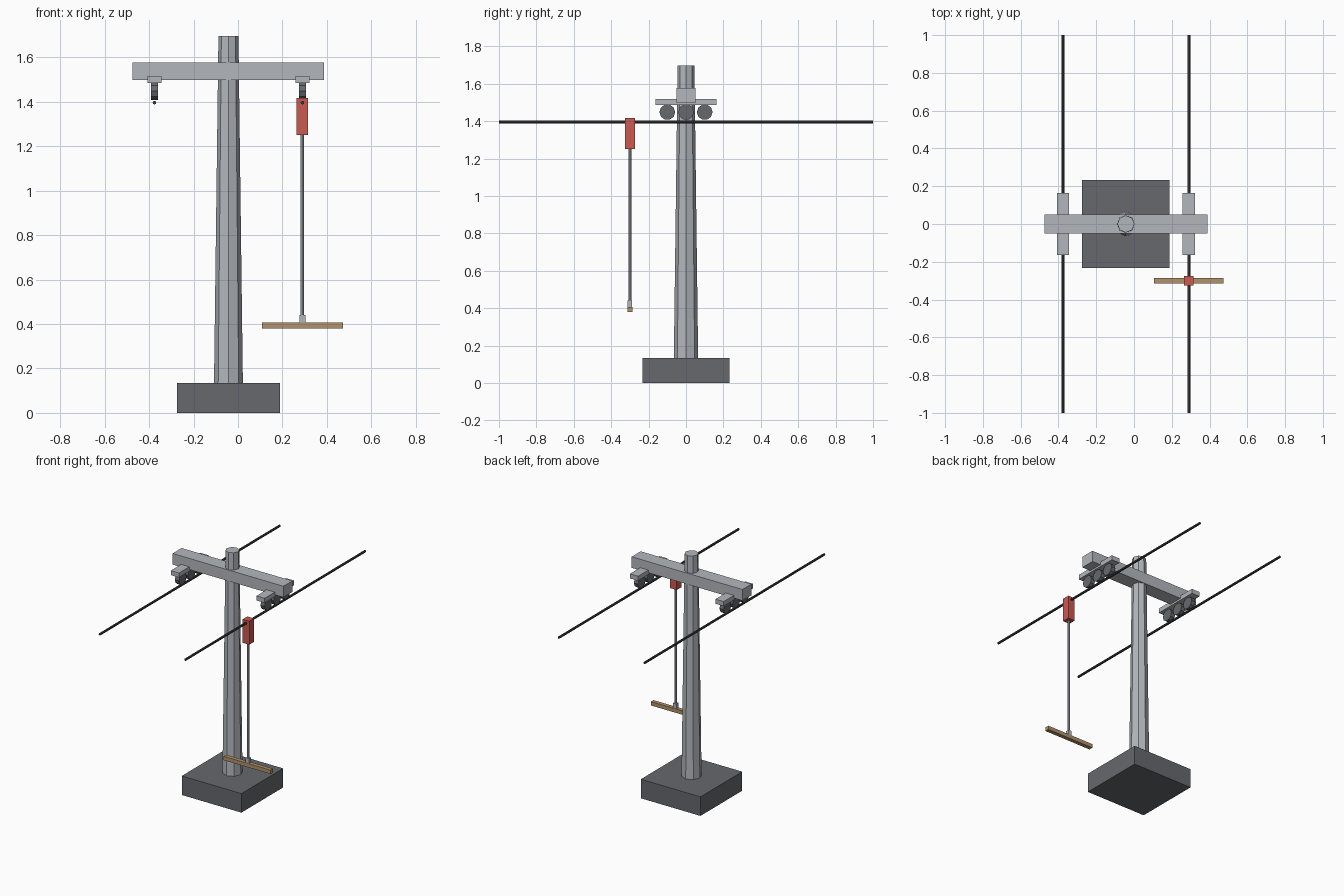
import bpy
from math import pi
from mathutils import Matrix

cube = bpy.data.objects.get("Cube")
if cube:
    bpy.data.objects.remove(cube, do_unlink=True)


def material(name, r, g, b):
    m = bpy.data.materials.new(name)
    m.use_nodes = True
    m.diffuse_color = (r, g, b, 1)
    m.node_tree.nodes["Principled BSDF"].inputs["Base Color"].default_value = (r, g, b, 1)
    return m


steel = material("light steel", 0.45, 0.475, 0.51)
concrete = material("dark grey", 0.135, 0.14, 0.155)
cable_black = material("cable black", 0.055, 0.055, 0.06)
red = material("grip red", 0.60, 0.10, 0.085)
wood = material("seat wood", 0.44, 0.29, 0.15)


def box(name, mat, x, y, z):
    """Box spanning the three (low, high) ranges."""
    bpy.ops.mesh.primitive_cube_add(size=1)
    ob = bpy.context.object
    ob.name = name
    size = [r[1] - r[0] for r in (x, y, z)]
    mid = [sum(r) / 2 for r in (x, y, z)]
    ob.data.transform(Matrix.Translation(mid) @ Matrix.Diagonal((*size, 1)))
    ob.data.materials.append(mat)
    return ob


def tube(name, mat, centre, length, sides, r1, r2=None, axis="Z"):
    """Faceted cylinder or taper along one axis."""
    bpy.ops.mesh.primitive_cone_add(vertices=sides, radius1=r1,
                                    radius2=r1 if r2 is None else r2, depth=length)
    ob = bpy.context.object
    ob.name = name
    turn = {"Z": Matrix(), "X": Matrix.Rotation(pi / 2, 4, "Y"),
            "Y": Matrix.Rotation(pi / 2, 4, "X")}[axis]
    ob.data.transform(Matrix.Translation(centre) @ turn)
    ob.data.materials.append(mat)
    return ob


def around(c, half):
    return (c - half, c + half)


# Footing, tapered mast and cross beam
mast_x = -0.043
base_top, mast_top = 0.134, 1.697
box("footing", concrete, around(mast_x, 0.232), around(0, 0.232), (0, base_top))
tube("mast", steel, (mast_x, 0, (base_top + mast_top) / 2), mast_top - base_top,
     8, 0.065, 0.045)
box("cross_beam", steel, around(mast_x, 0.431), around(0, 0.05), (1.498, 1.576))

# Roller assembly and cable on each side
cable_z = 1.396
for side, x in (("right", mast_x - 0.333), ("left", mast_x + 0.333)):
    box(f"{side}_roller_bracket", steel, around(x, 0.032), around(0, 0.164), (1.485, 1.517))
    for i in range(3):
        tube(f"{side}_roller_{i + 1}", concrete, (x, (i - 1) * 0.1, 1.448), 0.032,
             10, 0.042, axis="X")
    tube(f"{side}_cable", cable_black, (x, 0, cable_z), 2, 8, 0.008, axis="Y")

# Hanger on the left cable: grip, rod, coupling and seat bar
hx, hy = mast_x + 0.333, -0.3
box("cable_grip", red, around(hx, 0.026), around(hy, 0.026), (1.251, 1.416))
tube("hanger_rod", steel, (hx, hy, 0.845), 0.83, 8, 0.008)
box("coupling", steel, around(hx, 0.013), around(hy, 0.012), (0.405, 0.44))
box("seat_bar", wood, around(hx, 0.183), around(hy, 0.014), (0.379, 0.406))
